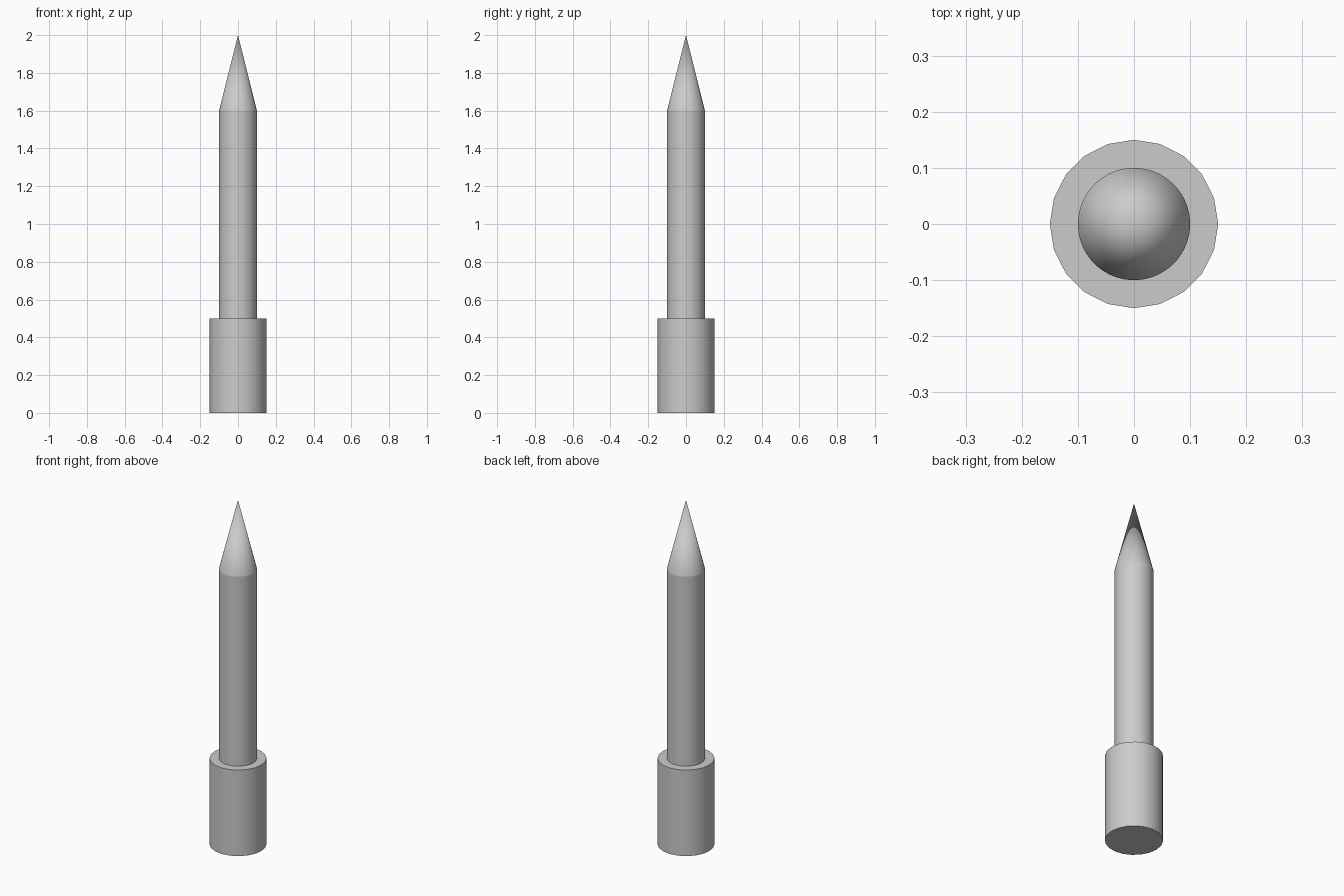
import bpy
import math

default_cube = bpy.data.objects.get("Cube")
if default_cube:
    bpy.data.objects.remove(default_cube, do_unlink=True)

# Single grey finish for every part
grey = bpy.data.materials.new("plain_grey")
grey.use_nodes = True
colour = (0.6, 0.6, 0.6, 1)
grey.diffuse_color = colour
grey.node_tree.nodes["Principled BSDF"].inputs["Base Color"].default_value = colour


def round_part(name, sides, bottom, top, radius, top_radius):
    """Upright cylinder or cone between two heights."""
    bpy.ops.mesh.primitive_cone_add(
        vertices=sides, radius1=radius, radius2=top_radius,
        depth=top - bottom, location=(0, 0, (bottom + top) / 2))
    part = bpy.context.object
    part.name = name
    part.data.materials.append(grey)
    bpy.ops.object.shade_smooth_by_angle(angle=math.radians(30))
    return part


# Thick handle, slim shaft and pointed tip
round_part("handle", 20, 0, 0.5, 0.15, 0.15)
round_part("shaft", 64, 0.5, 1.6, 0.1, 0.1)
round_part("tip", 64, 1.6, 2, 0.1, 0)
